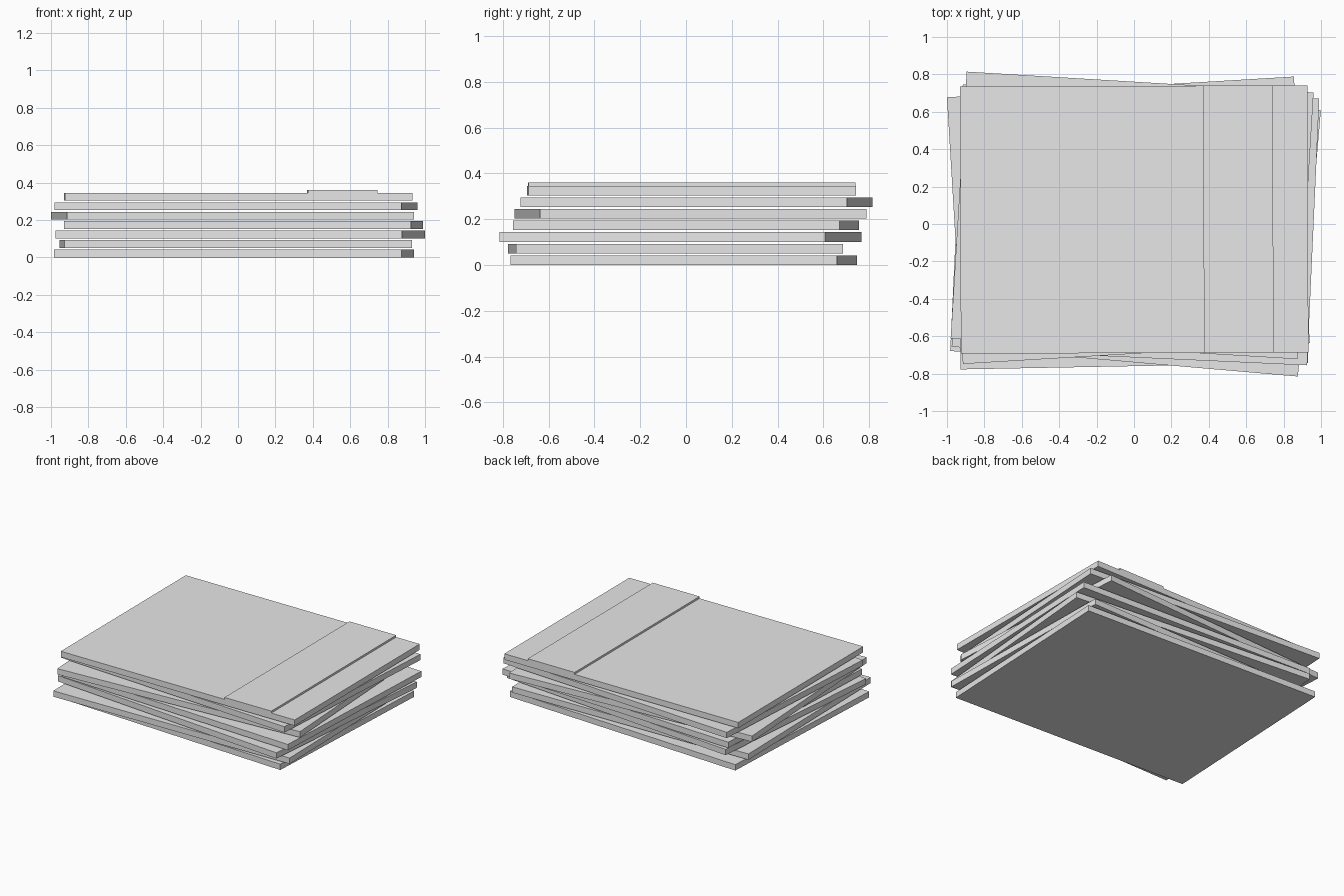
import bpy
from math import radians
from mathutils import Matrix, Vector

if "Cube" in bpy.data.objects:
    bpy.data.objects.remove(bpy.data.objects["Cube"])

WIDTH, DEPTH, THICK, PITCH = 1.858, 1.428, 0.042, 0.0506

grey = bpy.data.materials.new("light_grey")
grey.use_nodes = True
grey.diffuse_color = (0.8, 0.8, 0.8, 1)
grey.node_tree.nodes["Principled BSDF"].inputs["Base Color"].default_value = (0.8, 0.8, 0.8, 1)


def box(name, size, centre, turn):
    """Flat-sided slab turned about the vertical axis."""
    bpy.ops.mesh.primitive_cube_add(size=1)
    obj = bpy.context.object
    obj.name = name
    obj.data.transform(Matrix.Diagonal((*size, 1)))
    obj.location = centre
    obj.rotation_euler.z = radians(turn)
    obj.data.materials.append(grey)
    return obj


# Loose stack of equal boards, bottom to top: x, y, turn in degrees
placements = [
    (-0.021, -0.010, -2.7),
    (-0.011, -0.046, 1.07),
    (0.012, -0.024, -4.93),
    (0.030, 0.000, -2.6),
    (-0.030, 0.020, 3.42),
    (-0.010, 0.046, -3.44),
    (0.001, 0.024, 0.2),
]
for i, (x, y, turn) in enumerate(placements):
    box(f"board_{i + 1}", (WIDTH, DEPTH, THICK), (x, y, i * PITCH + THICK / 2), turn)

# Raised band across the top board, following its turn
x, y, turn = placements[-1]
offset = Matrix.Rotation(radians(turn), 3, "Z") @ Vector((0.557, 0, 0))
top = (len(placements) - 1) * PITCH + THICK
band_height = 0.014
box("top_band", (0.372, DEPTH, band_height),
    (x + offset.x, y + offset.y, top + band_height / 2), turn)
